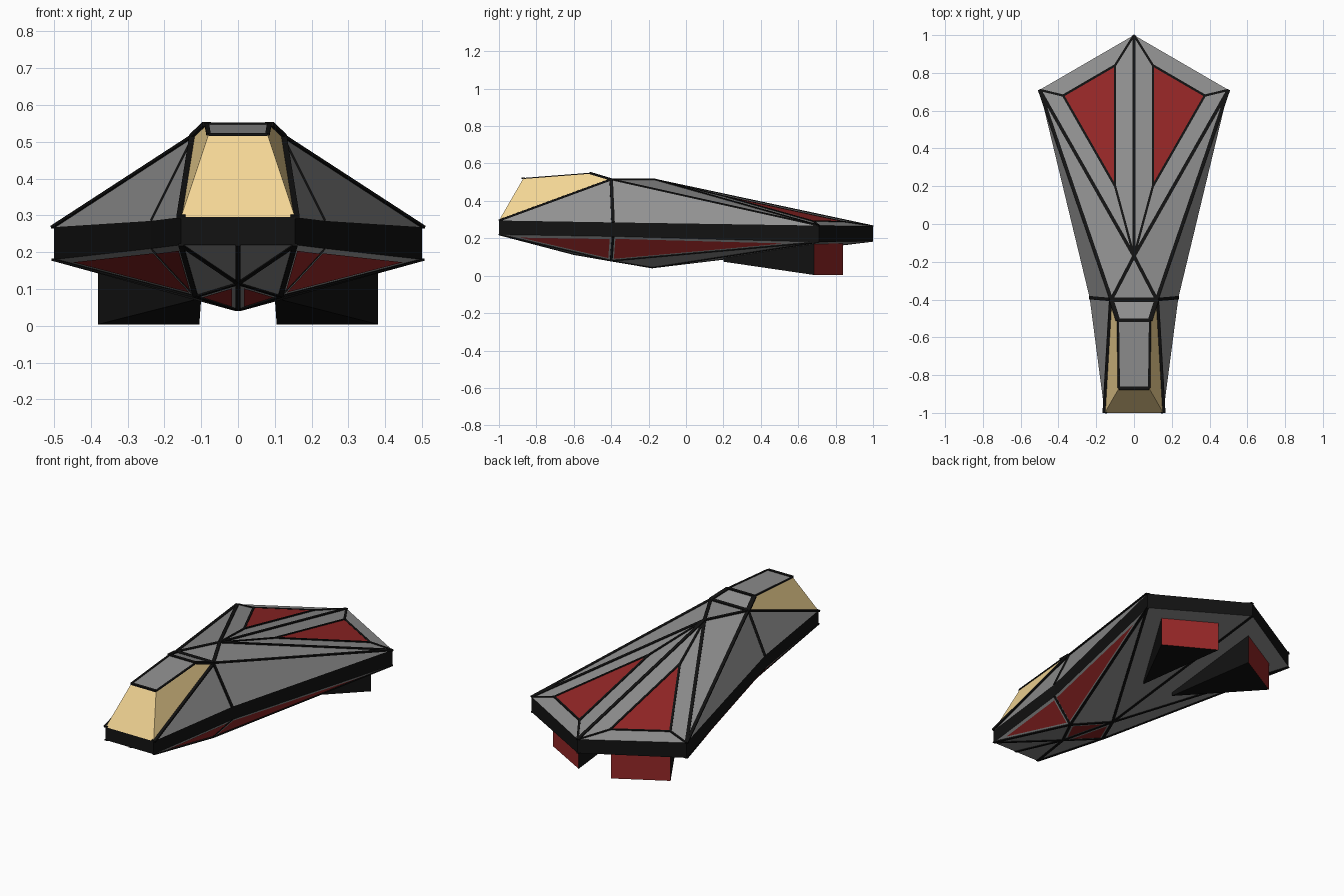
import bpy, bmesh
from mathutils import Vector
from mathutils.geometry import intersect_line_plane

if "Cube" in bpy.data.objects:
    bpy.data.objects.remove(bpy.data.objects["Cube"])


def material(name, rgb):
    m = bpy.data.materials.new(name)
    m.diffuse_color = (*rgb, 1)
    m.use_nodes = True
    m.node_tree.nodes["Principled BSDF"].inputs["Base Color"].default_value = m.diffuse_color
    return m


GREY = material("hull_grey", (0.28, 0.28, 0.28))
BLACK = material("trim_black", (0.006, 0.006, 0.006))
RED = material("panel_red", (0.3, 0.02, 0.02))
YELLOW = material("glass_yellow", (0.9, 0.67, 0.3))


def half_part(name, polys, mat, mats=None):
    """Build the right half from point loops and mirror it across x = 0."""
    bm = bmesh.new()
    for i, poly in enumerate(polys):
        f = bm.faces.new([bm.verts.new(p) for p in poly])
        f.material_index = mats[i] if mats else 0
    bmesh.ops.remove_doubles(bm, verts=bm.verts, dist=1e-5)
    bmesh.ops.recalc_face_normals(bm, faces=bm.faces)
    # open shells: turn the whole shell outward
    c = Vector((0, 0, 0.25))
    if sum((f.calc_center_median() - c).dot(f.normal) * f.calc_area() for f in bm.faces) < 0:
        bmesh.ops.reverse_faces(bm, faces=bm.faces)
    me = bpy.data.meshes.new(name)
    bm.to_mesh(me)
    bm.free()
    for m in (mat if isinstance(mat, list) else [mat]):
        me.materials.append(m)
    ob = bpy.data.objects.new(name, me)
    bpy.context.collection.objects.link(ob)
    ob.modifiers.new("mirror", 'MIRROR')
    return ob


def bars(name, edges, r):
    """Thin four-sided trim strips along hull edges."""
    polys = []
    for a, b in edges:
        a, b = Vector(a), Vector(b)
        d = (b - a).normalized()
        side = d.cross(Vector((0, 0, 1))).normalized() * r
        up = side.cross(d).normalized() * r * 0.45
        ring = [side + up, side - up, -side - up, -side + up]
        for i in range(4):
            p, q = ring[i], ring[(i + 1) % 4]
            polys.append([a + p, a + q, b + q, b + p])
        polys += [[a + p for p in ring], [b + p for p in ring]]
    return half_part(name, polys, BLACK)


def on_plane(tri, x, y, lift=0.0):
    """Point of the triangle's plane above (x, y)."""
    a, b, c = map(Vector, tri)
    n = (b - a).cross(c - a)
    p = intersect_line_plane(Vector((x, y, -5)), Vector((x, y, 5)), a, n)
    return p + Vector((0, 0, lift))


def inset(tri, k, lift):
    """Triangle shrunk toward its incentre, lifted away from the hull middle."""
    a, b, c = map(Vector, tri)
    la, lb, lc = (b - c).length, (c - a).length, (a - b).length
    m = (a * la + b * lb + c * lc) / (la + lb + lc)
    n = (b - a).cross(c - a).normalized()
    if n.dot(m - Vector((0, m.y, 0.25))) < 0:
        n = -n
    return [m + (p - m) * k + n * lift for p in (a, b, c)]


# Rim outline, upper and lower edge of the black band
top = [(0, -1, .295), (.155, -1, .295), (.235, -.39, .285), (.5, .71, .268), (0, 1, .265)]
low = [(0, -1, .22), (.155, -1, .22), (.235, -.39, .21), (.5, .71, .18), (0, 1, .185)]
half_part("rim_band", [[low[i], low[i + 1], top[i + 1], top[i]] for i in range(4)], BLACK)

# Upper hull
shoulder, apex = (.12, -.4, .515), (0, -.17, .515)
deck = [apex, top[3], top[4]]
half_part("upper_hull", [[top[1], top[2], shoulder], [top[2], top[3], shoulder],
                         [shoulder, top[3], apex], deck,
                         [(0, -.4, .515), shoulder, apex]], GREY)

# Canopy: yellow glass, grey roof plates
rf, rb = (.08, -.87, .52), (.085, -.51, .548)
mid = lambda p: (0, p[1], p[2])
half_part("canopy", [[mid(top[1]), top[1], rf, mid(rf)], [top[1], shoulder, rb, rf],
                     [mid(rf), rf, rb, mid(rb)], [mid(rb), rb, shoulder, mid(shoulder)]],
          [YELLOW, GREY], [0, 0, 1, 1])

# Lower hull
keel, chin, hip = (0, -.18, .043), (0, -.6, .115), (.115, -.4, .08)
belly = [keel, low[3], low[4]]
front_side, rear_side = [low[1], low[2], hip], [low[2], low[3], hip]
chin_tri = [chin, hip, keel]
half_part("lower_hull", [[low[0], low[1], chin], [low[1], hip, chin], chin_tri,
                         front_side, rear_side, [hip, low[3], keel], belly], GREY)

# Red panels on the deck and the underside
plan = [(.1, .2), (.375, .68), (.1, .84)]
deck_panel = [on_plane(deck, *p, .003) for p in plan]
half_part("deck_panel", [deck_panel], RED)
for nm, tri, k in (("front_side_panel", front_side, .78), ("rear_side_panel", rear_side, .82),
                   ("chin_panel", chin_tri, .7)):
    ob = half_part(nm, [inset(tri, k, .003)], RED)
    ob.data.flip_normals() if ob.data.polygons[0].normal.z > 0 else None

# Wedge engines with red exhaust faces
lo = [Vector((.1, .2, .075)), Vector((.38, .685, .004)), Vector((.105, .84, .004))]
hi = [on_plane(belly, p.x, p.y, .004) for p in lo]
half_part("engine", [lo, hi] + [[lo[i], lo[j], hi[j], hi[i]] for i, j in ((0, 1), (1, 2), (2, 0))],
          [BLACK, RED], [0, 0, 0, 1, 0])

# Black trim
bars("heavy_trim", [(top[1], shoulder), (shoulder, mid(shoulder)), (rb, shoulder)], .012)
bars("hull_trim", [(shoulder, top[2]), (shoulder, top[3]), (shoulder, apex), (apex, top[3]),
                   (apex, top[4]), (rf, mid(rf)), (rb, mid(rb))], .009)
bars("panel_trim", [(deck_panel[i], deck_panel[(i + 1) % 3]) for i in range(3)]
     + [(apex, deck_panel[0]), (top[3], deck_panel[1]), (top[4], deck_panel[2]), (rf, rb)], .006)
bars("belly_trim", [(low[0], chin), (low[1], chin), (chin, hip), (chin, keel), (hip, low[2]),
                    (hip, low[1]), (hip, keel), (keel, low[3]), (keel, low[4]), (hip, low[3])], .007)
